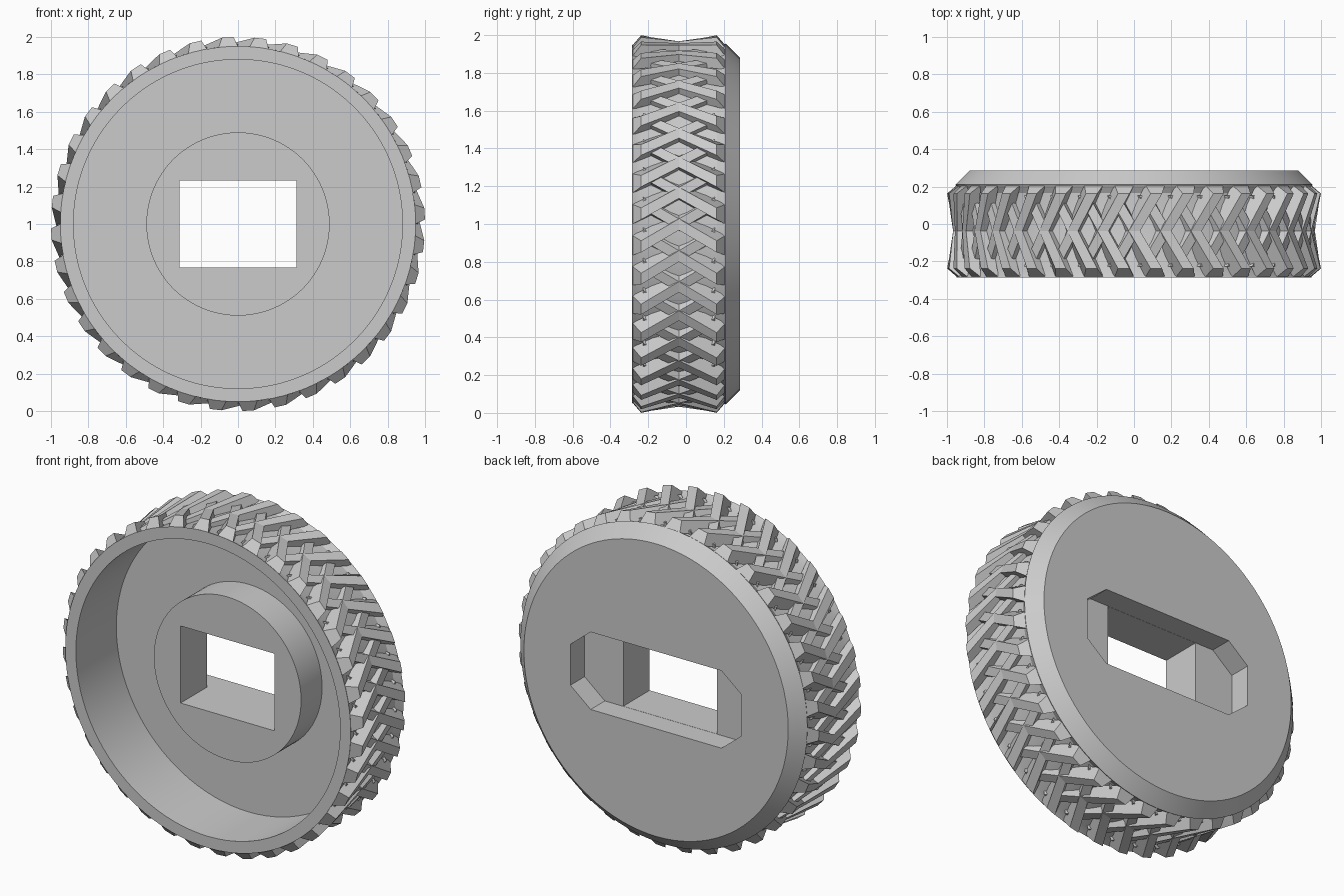
import bpy, bmesh
from math import cos, sin, radians, pi

if "Cube" in bpy.data.objects:
    bpy.data.objects.remove(bpy.data.objects["Cube"])

SEGS = 96        # roundness of the wheel
TEETH = 36       # chevrons around the rim
MID = -0.0375    # y of the chevron apex


def polar(r, a, y):
    return (r * cos(a), y, 1 + r * sin(a))


def finish(name, bm):
    bmesh.ops.recalc_face_normals(bm, faces=bm.faces)
    me = bpy.data.meshes.new(name)
    bm.to_mesh(me)
    bm.free()
    ob = bpy.data.objects.new(name, me)
    bpy.context.collection.objects.link(ob)
    return ob


def lathe(name, profile):
    """Revolve (radius, y) points around the wheel axis; first and last lie on the axis."""
    bm = bmesh.new()
    rings = []
    for r, y in profile:
        if r == 0:
            rings.append([bm.verts.new(polar(0, 0, y))] * SEGS)
        else:
            rings.append([bm.verts.new(polar(r, 2 * pi * i / SEGS, y)) for i in range(SEGS)])
    for p, q in zip(rings, rings[1:]):
        for i in range(SEGS):
            j = (i + 1) % SEGS
            bm.faces.new(dict.fromkeys((p[i], p[j], q[j], q[i])))
    return finish(name, bm)


def prism(name, outline, y0, y1):
    """Extrude an (x, z) outline along y."""
    bm = bmesh.new()
    a = [bm.verts.new((x, y0, 1 + z)) for x, z in outline]
    b = [bm.verts.new((x, y1, 1 + z)) for x, z in outline]
    bm.faces.new(a)
    bm.faces.new(b)
    for i in range(len(a)):
        j = (i + 1) % len(a)
        bm.faces.new((a[i], a[j], b[j], b[i]))
    return finish(name, bm)


def cut(ob, cutter):
    mod = ob.modifiers.new("cut", 'BOOLEAN')
    mod.operation = 'DIFFERENCE'
    mod.solver = 'EXACT'
    mod.object = cutter
    bpy.context.view_layer.objects.active = ob
    bpy.ops.object.modifier_apply(modifier=mod.name)
    bpy.data.objects.remove(cutter)


# Wheel body: hub, open front recess, rim with tread groove, chamfered back
body = lathe("wheel_body", [
    (0, -0.10), (0.49, -0.10), (0.49, 0.10), (0.88, 0.10), (0.88, -0.285),
    (0.95, -0.285), (0.93, -0.24), (0.93, 0.165), (0.955, 0.21), (0.88, 0.285), (0, 0.285)])

# Axle hole through the hub and eight-sided slot in the back
cut(body, prism("hole_cutter", [(-.312, -.232), (.312, -.232), (.312, .232), (-.312, .232)], -0.3, 0.2))
cut(body, prism("slot_cutter", [
    (-.57, -.123), (-.435, -.233), (.435, -.233), (.57, -.123),
    (.57, .123), (.435, .233), (-.435, .233), (-.57, .123)], 0.15, 0.4))

bpy.ops.object.select_all(action='DESELECT')
body.select_set(True)
bpy.context.view_layer.objects.active = body
bpy.ops.object.shade_smooth_by_angle(angle=radians(25))

# Tread: slanted straight bars from each edge that cross at the middle and sink into the groove
bm = bmesh.new()


def section(a, y_top, y_base, r_top, r_base):
    """Trapezoid cross-section of a bar at angle a."""
    return [bm.verts.new(polar(r, a + w, y)) for r, w, y in (
        (r_base, -0.056, y_base), (r_top, -0.031, y_top),
        (r_top, 0.031, y_top), (r_base, 0.056, y_base))]


SLANT = 0.6
for k in range(TEETH):
    apex = 2 * pi * k / TEETH
    for s in (-1, 1):
        outer = section(apex - SLANT * 0.2, MID + s * 0.2, MID + s * 0.247, 1.0, 0.945)
        inner = section(apex + SLANT * 0.19, MID - s * 0.19, MID - s * 0.19, 0.95, 0.90)
        bm.faces.new(outer)
        bm.faces.new(inner)
        for i in range(4):
            j = (i + 1) % 4
            bm.faces.new((outer[i], outer[j], inner[j], inner[i]))
finish("chevron_tread", bm)
